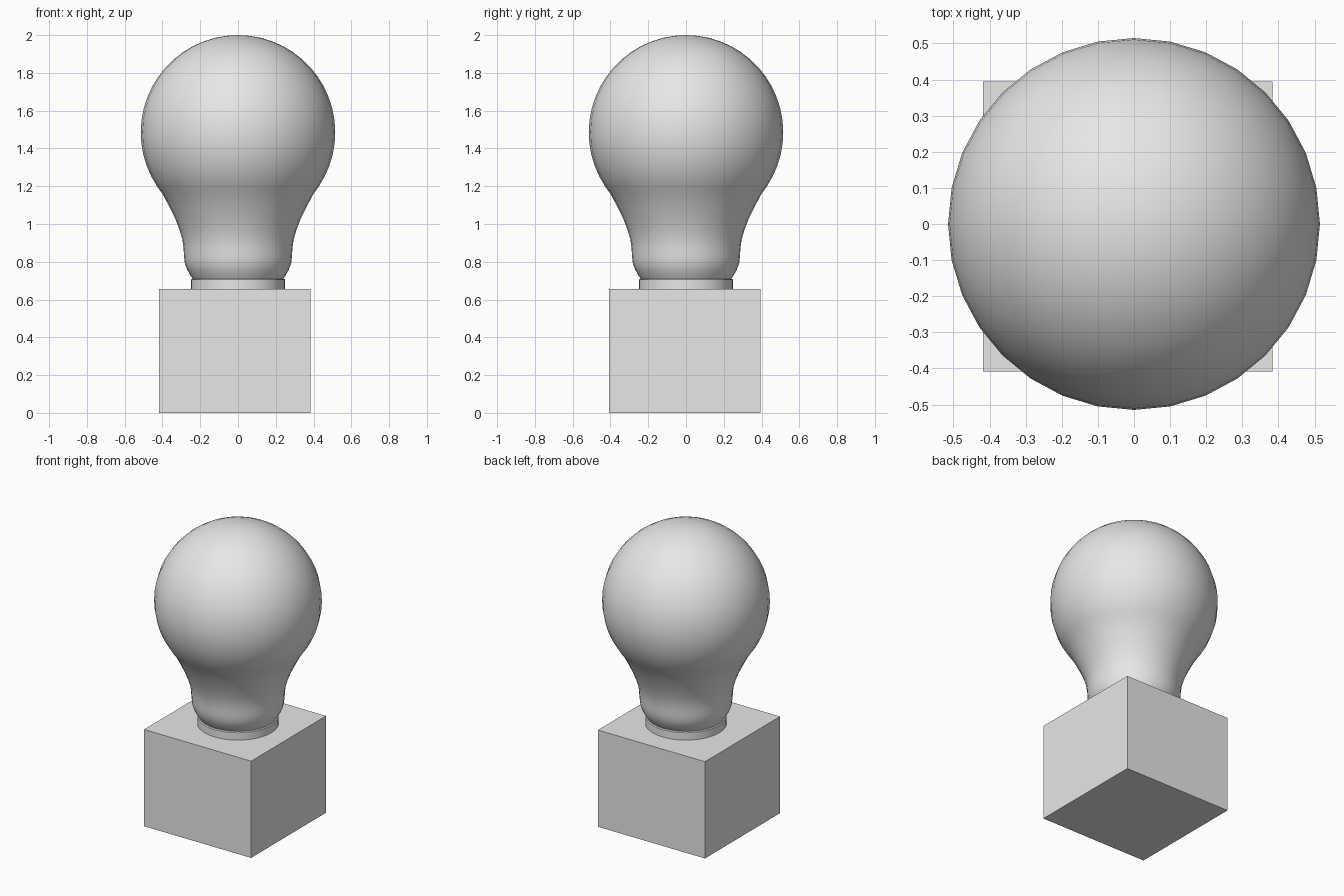
import bpy, bmesh, math

cube = bpy.data.objects.get("Cube")
if cube:
    bpy.data.objects.remove(cube, do_unlink=True)

SEGMENTS = 32

grey = bpy.data.materials.new("light_grey")
grey.use_nodes = True
grey.diffuse_color = (0.8, 0.8, 0.8, 1)
grey.node_tree.nodes["Principled BSDF"].inputs["Base Color"].default_value = (0.8, 0.8, 0.8, 1)


def add_object(name, bm, smooth_angle=None):
    bmesh.ops.remove_doubles(bm, verts=bm.verts, dist=0.0001)
    bmesh.ops.recalc_face_normals(bm, faces=bm.faces)
    mesh = bpy.data.meshes.new(name)
    bm.to_mesh(mesh)
    bm.free()
    mesh.materials.append(grey)
    obj = bpy.data.objects.new(name, mesh)
    bpy.context.collection.objects.link(obj)
    if smooth_angle:
        bpy.ops.object.select_all(action='DESELECT')
        obj.select_set(True)
        bpy.context.view_layer.objects.active = obj
        bpy.ops.object.shade_smooth_by_angle(angle=math.radians(smooth_angle))
    return obj


def lathe(name, profile, smooth_angle):
    """Spin (radius, height) points around the z axis."""
    bm = bmesh.new()
    verts = [bm.verts.new((r, 0, z)) for r, z in profile]
    edges = [bm.edges.new(pair) for pair in zip(verts, verts[1:])]
    bmesh.ops.spin(bm, geom=verts + edges, cent=(0, 0, 0), axis=(0, 0, 1),
                   angle=math.tau, steps=SEGMENTS, use_duplicate=False)
    return add_object(name, bm, smooth_angle)


# Square base block, slightly off centre
bm = bmesh.new()
bmesh.ops.create_cube(bm, size=1)
bmesh.ops.scale(bm, vec=(0.802, 0.802, 0.655), verts=bm.verts)
bmesh.ops.translate(bm, vec=(-0.017, -0.007, 0.3275), verts=bm.verts)
add_object("base_block", bm)

# Collar between block and bulb
lathe("collar", [(0, 0.64), (0.25, 0.64), (0.25, 0.705), (0.245, 0.71), (0, 0.71)], 40)

# Glass bulb: narrow neck flowing into a spherical crown
neck = [(0, 0.705), (0.237, 0.705), (0.25, 0.725), (0.268, 0.755), (0.281, 0.79),
        (0.286, 0.83), (0.288, 0.87), (0.295, 0.92), (0.31, 0.97),
        (0.333, 1.03), (0.365, 1.095), (0.4, 1.16)]
RADIUS, CENTRE = 0.515, 1.485
crown = []
for i in range(19):
    a = math.radians(-34 + 124 * i / 18)
    crown.append((max(RADIUS * math.cos(a), 0), CENTRE + RADIUS * math.sin(a)))
lathe("glass_bulb", neck + crown, 50)
